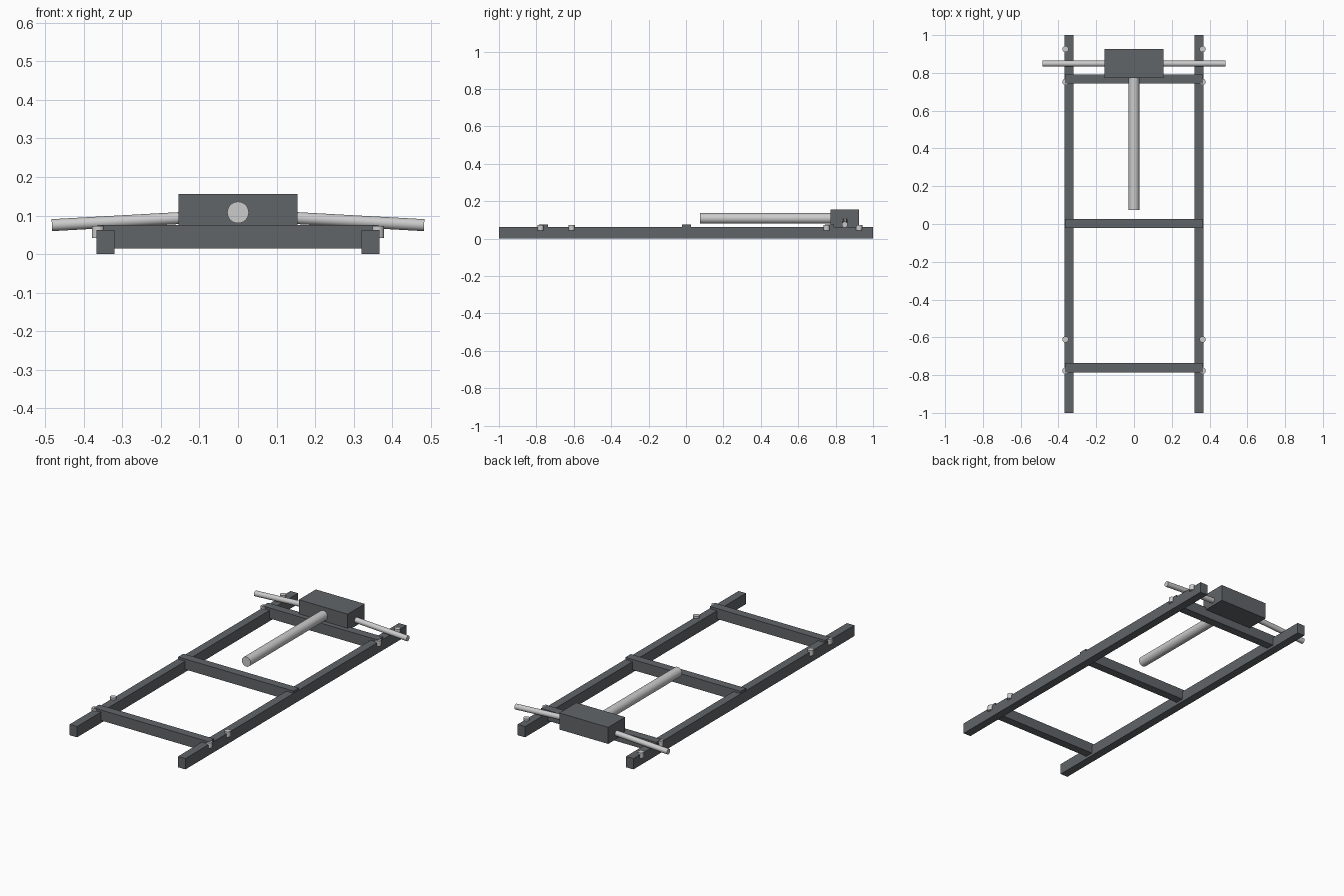
import bpy
import math
from mathutils import Vector

if "Cube" in bpy.data.objects:
    bpy.data.objects.remove(bpy.data.objects["Cube"])


def box(name, x, y, z):
    """Box from (min, max) ranges."""
    bpy.ops.mesh.primitive_cube_add(size=1)
    o = bpy.context.object
    o.name = name
    lo, hi = Vector((x[0], y[0], z[0])), Vector((x[1], y[1], z[1]))
    o.location = (lo + hi) / 2
    o.scale = hi - lo
    bpy.ops.object.transform_apply(location=False, rotation=False, scale=True)
    return o


def rod(name, a, b, r, sides=32):
    """Capped cylinder from point a to point b."""
    a, b = Vector(a), Vector(b)
    d = b - a
    bpy.ops.mesh.primitive_cylinder_add(
        vertices=sides, radius=r, depth=d.length, location=(a + b) / 2,
        rotation=d.to_track_quat('Z', 'Y').to_euler())
    o = bpy.context.object
    o.name = name
    bpy.ops.object.shade_smooth_by_angle(angle=math.radians(30))
    return o


# paint
steel = bpy.data.materials.new("dark_steel")
steel.diffuse_color = (0.12, 0.13, 0.14, 1)
steel.use_nodes = True
steel.node_tree.nodes["Principled BSDF"].inputs["Base Color"].default_value = steel.diffuse_color

dark = []

# crossmembers
for label, y in (("front", -0.761), ("middle", 0.003), ("rear", 0.768)):
    dark.append(box(label + "_crossmember", (-0.365, 0.365),
                    (y - 0.024, y + 0.024), (0.015, 0.075)))

# gearbox housing and drive shaft
dark.append(box("differential_housing", (-0.155, 0.155), (0.772, 0.926), (0.061, 0.156)))
rod("drive_shaft", (0, 0.075, 0.108), (0, 0.775, 0.108), 0.028)

for side, s in (("left", -1), ("right", 1)):
    # side rails
    xs = sorted((s * 0.32, s * 0.367))
    dark.append(box(side + "_rail", xs, (-1, 1), (0, 0.062)))
    # drooping half axles
    rod(side + "_half_axle", (s * 0.14, 0.849, 0.094), (s * 0.483, 0.849, 0.075), 0.0155)
    # suspension mounting pins
    for i, y in enumerate((-0.777, -0.611, 0.752, 0.926)):
        rod(f"{side}_mount_pin_{i + 1}", (s * 0.363, y, 0.042), (s * 0.363, y, 0.073), 0.0165)

for o in dark:
    o.data.materials.append(steel)
